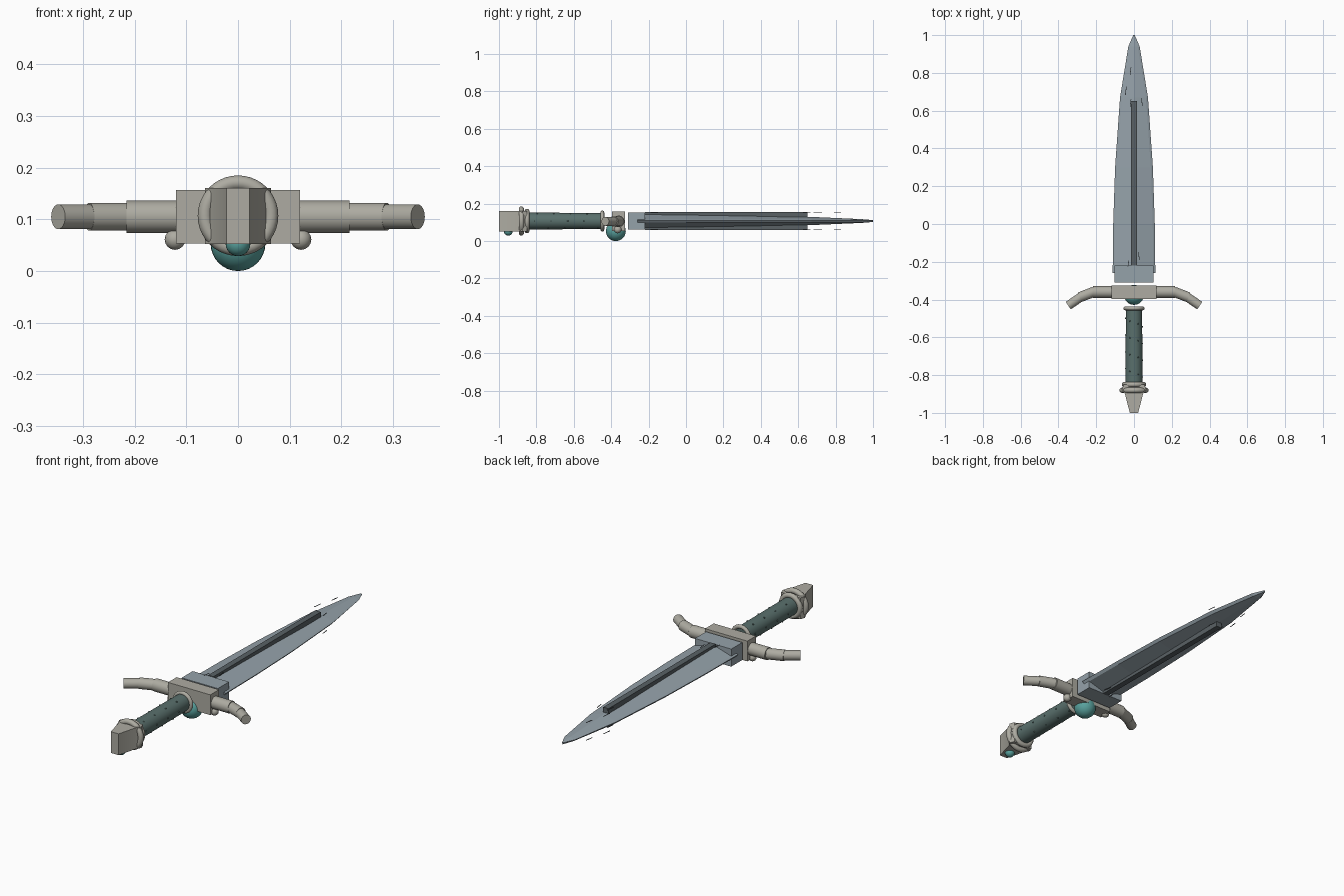
import bpy, bmesh, math
from mathutils import Vector

if "Cube" in bpy.data.objects:
    bpy.data.objects.remove(bpy.data.objects["Cube"])

ZC = 0.107  # height of the dagger's long axis


def mat(name, c):
    m = bpy.data.materials.new(name)
    m.diffuse_color = (*c, 1)
    m.use_nodes = True
    m.node_tree.nodes["Principled BSDF"].inputs["Base Color"].default_value = m.diffuse_color
    return m


STEEL = mat("steel", (0.30, 0.36, 0.40))
DARK = mat("dark_steel", (0.10, 0.12, 0.13))
METAL = mat("pale_metal", (0.42, 0.41, 0.36))
GRIP = mat("grip_leather", (0.10, 0.16, 0.15))
GEM = mat("teal_gem", (0.10, 0.36, 0.34))


def finish(ob, name, m, smooth=True):
    ob.name = name
    ob.data.materials.append(m)
    if smooth:
        bpy.ops.object.select_all(action='DESELECT')
        ob.select_set(True)
        bpy.context.view_layer.objects.active = ob
        bpy.ops.object.shade_smooth_by_angle(angle=math.radians(35))
    return ob


def from_data(name, verts, faces, m, smooth=False):
    me = bpy.data.meshes.new(name)
    me.from_pydata(verts, [], faces)
    bm = bmesh.new()
    bm.from_mesh(me)
    bmesh.ops.remove_doubles(bm, verts=bm.verts, dist=1e-5)
    bmesh.ops.recalc_face_normals(bm, faces=bm.faces)
    bm.to_mesh(me)
    bm.free()
    ob = bpy.data.objects.new(name, me)
    bpy.context.collection.objects.link(ob)
    return finish(ob, name, m, smooth)


def box(name, loc, size, m, bevel=0, rot=0):
    bpy.ops.mesh.primitive_cube_add(size=1, location=loc, rotation=(0, 0, rot))
    ob = bpy.context.object
    ob.scale = size
    bpy.ops.object.transform_apply(location=False, rotation=False, scale=True)
    if bevel:
        b = ob.modifiers.new("bevel", 'BEVEL')
        b.width = bevel
        b.segments = 2
    return finish(ob, name, m, False)


def rod(name, a, b, r1, r2, m, n=32):
    a, b = Vector(a), Vector(b)
    bpy.ops.mesh.primitive_cone_add(vertices=n, radius1=r1, radius2=r2, depth=(b - a).length,
                                    location=(a + b) / 2,
                                    rotation=(b - a).to_track_quat('Z', 'Y').to_euler())
    return finish(bpy.context.object, name, m)


def ball(name, loc, r, m, n=24):
    bpy.ops.mesh.primitive_uv_sphere_add(segments=n, ring_count=n // 2, radius=r, location=loc)
    return finish(bpy.context.object, name, m)


def ring(name, y, R, r):
    bpy.ops.mesh.primitive_torus_add(major_radius=R, minor_radius=r, major_segments=40,
                                     minor_segments=12, location=(0, y, ZC),
                                     rotation=(math.pi / 2, 0, 0))
    return finish(bpy.context.object, name, METAL)


# Blade: stations of y, half width, ridge half thickness
stations = [(-0.26, 0.113, 0.040), (0.0, 0.110, 0.036), (0.3, 0.100, 0.031),
            (0.67, 0.074, 0.022), (0.94, 0.030, 0.010), (1.0, 0.004, 0.005)]
verts, faces, N = [], [], 8
for y, w, t in stations:
    i = max(w - 0.011, w * 0.6)
    e, s = 0.004, min(0.009, t * 0.7)
    for x, z in [(w, e), (i, s), (0, t), (-i, s), (-w, e)]:
        verts.append((x, y, ZC + z)) if z != 0 else None
    for x, z in [(-i, -s), (0, -t), (i, -s)]:
        verts.append((x, y, ZC + z))
for k in range(len(stations) - 1):
    for j in range(N):
        a, b = k * N + j, k * N + (j + 1) % N
        faces.append((a, b, b + N, a + N))
faces += [tuple(range(N)), tuple(range(len(verts) - N, len(verts)))]
from_data("blade", verts, faces, STEEL)
box("blade_base", (0, -0.265, ZC), (0.206, 0.09, 0.09), STEEL)

# Raised ribs and fine scratches on both faces
scratches = [(-0.018, 0.81, 0.04), (-0.043, 0.705, 0.045), (0.042, 0.645, 0.04),
             (-0.018, 0.64, 0.04), (0.026, -0.17, 0.04), (-0.03, -0.21, 0.035)]
for side, label in ((1, "top"), (-1, "bottom")):
    box("rib_" + label, (0, 0.215, ZC + side * 0.035), (0.03, 0.87, 0.026), DARK)
    for x, y, l in scratches:
        box("scratch_" + label, (x, y, ZC + side * 0.045), (0.003, l, 0.002), DARK,
            rot=-0.12 if x < 0 else 0.12)

# Crossguard: centre block, stepped curved arms, studs and gem
box("guard_block", (0, -0.361, 0.105), (0.24, 0.07, 0.104), METAL)
arm = [((0.10, -0.36), (0.216, -0.36), 0.031), ((0.21, -0.358), (0.288, -0.388), 0.027),
       ((0.275, -0.382), (0.348, -0.432), 0.024)]
for s in (1, -1):
    for a, b, r in arm:
        rod("guard_arm", (s * a[0], a[1], 0.105), (s * b[0], b[1], 0.105), r, r, METAL, 24)
    ball("guard_stud", (s * 0.122, -0.365, 0.061), 0.02, METAL, 16)
ball("guard_gem", (0, -0.375, 0.053), 0.053, GEM, 32)

# Grip with a spiral of small studs
rod("grip", (0, -0.85, ZC), (0, -0.445, ZC), 0.045, 0.043, GRIP)
for k in range(24):
    a = k * math.pi / 3
    ball("grip_stud", (0.044 * math.cos(a), -0.81 + k * 0.0148, ZC + 0.044 * math.sin(a)),
         0.004, GRIP, 8)
ring("grip_collar", -0.447, 0.046, 0.010)
ring("pommel_collar", -0.85, 0.052, 0.013)
ring("pommel_ring", -0.88, 0.064, 0.014)

# Pommel: wedge outline seen from above, extruded upward
half = [(0.022, -1.0), (0.048, -0.90), (0.064, -0.875), (0.055, -0.85)]
out = half + [(-x, y) for x, y in reversed(half)]
n = len(out)
pv = [(x, y, z) for z in (0.052, 0.161) for x, y in out]
pf = [tuple(range(n)), tuple(range(n, 2 * n))]
pf += [(j, (j + 1) % n, (j + 1) % n + n, j + n) for j in range(n)]
from_data("pommel", pv, pf, METAL, True)
ball("pommel_gem", (0, -0.95, 0.053), 0.024, GEM)
